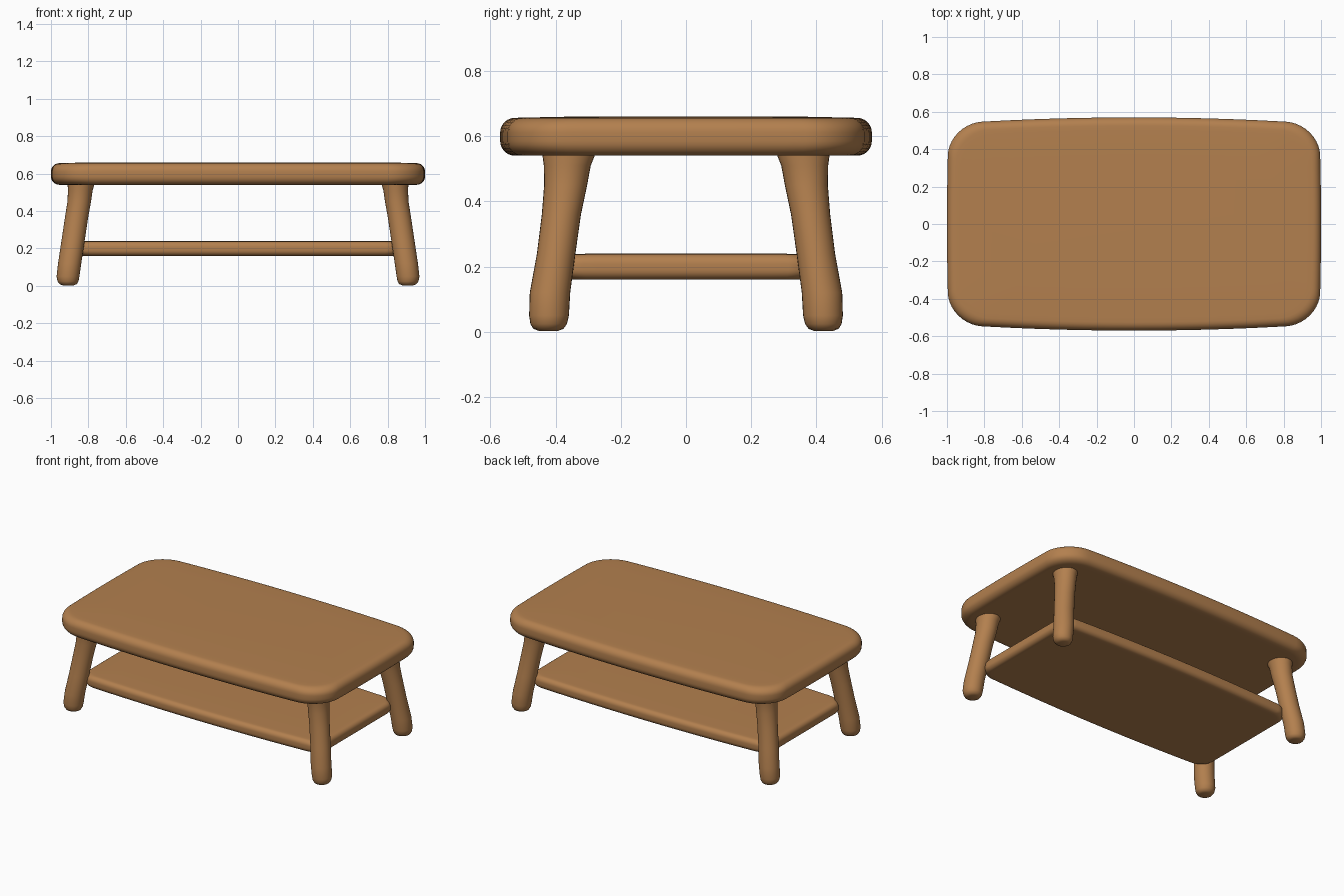
import bpy, bmesh, math

cube = bpy.data.objects.get("Cube")
if cube:
    bpy.data.objects.remove(cube, do_unlink=True)

# Single warm wood colour
WOOD = (0.45, 0.215, 0.077, 1)
wood = bpy.data.materials.new("warm wood")
wood.use_nodes = True
wood.diffuse_color = WOOD
bsdf = wood.node_tree.nodes["Principled BSDF"]
bsdf.inputs["Base Color"].default_value = WOOD
bsdf.inputs["Roughness"].default_value = 0.7


def loft(name, rings):
    """Skin a stack of equal-length point rings and cap both ends."""
    bm = bmesh.new()
    loops = [[bm.verts.new(p) for p in ring] for ring in rings]
    n = len(loops[0])
    for a, b in zip(loops, loops[1:]):
        for i in range(n):
            j = (i + 1) % n
            bm.faces.new((a[i], a[j], b[j], b[i]))
    bm.faces.new(loops[0][::-1])
    bm.faces.new(loops[-1])
    bmesh.ops.recalc_face_normals(bm, faces=bm.faces)
    mesh = bpy.data.meshes.new(name)
    bm.to_mesh(mesh)
    bm.free()
    mesh.materials.append(wood)
    mesh.polygons.foreach_set("use_smooth", [True] * len(mesh.polygons))
    obj = bpy.data.objects.new(name, mesh)
    bpy.context.collection.objects.link(obj)
    return obj


def outline(hx, hy, radius, bow, end_bow, inset, z):
    """Rounded rectangle whose sides bulge gently towards the middle."""
    corners = ((1, 1), (-1, 1), (-1, -1), (1, -1))
    pts, steps = [], 10
    for q, (sx, sy) in enumerate(corners):
        for k in range(steps + 1):
            a = math.pi / 2 * (q + k / steps)
            pts.append((sx * (hx - radius) + radius * math.cos(a),
                        sy * (hy - radius) + radius * math.sin(a)))
        # extra points along the straight run to the next corner
        nx, ny = corners[(q + 1) % 4]
        a = math.pi / 2 * (q + 1)
        x0, y0 = pts[-1]
        x1 = nx * (hx - radius) + radius * math.cos(a)
        y1 = ny * (hy - radius) + radius * math.sin(a)
        pts += [(x0 + (x1 - x0) * t / 12, y0 + (y1 - y0) * t / 12)
                for t in range(1, 12)]
    ring = []
    for x, y in pts:
        px = x * (1 - end_bow * (y / hy) ** 2)
        py = y * (1 - bow * (x / hx) ** 2)
        ring.append((px * (hx - inset) / hx, py * (hy - inset) / hy, z))
    return ring


def slab(name, hx, hy, z0, z1, edge, radius, bow, end_bow, crown):
    """Board with a rounded rim and a faintly domed top."""
    steps = 6
    arc = [(edge * (1 - math.sin(a)), edge * (1 - math.cos(a)))
           for a in (math.pi / 2 * k / steps for k in range(steps + 1))]
    levels = [(hy * 0.4, z0), (edge * 1.6, z0)]
    levels += [(i, z0 + h) for i, h in arc]
    levels += [(i, z1 - crown - h) for i, h in reversed(arc)]
    levels += [(edge * 1.6, z1 - crown * 0.8), (hy * 0.4, z1)]
    return loft(name, [outline(hx, hy, radius, bow, end_bow, i, z)
                       for i, z in levels])


# Table top and lower shelf
slab("table_top", 1.0, 0.57, 0.54, 0.66, 0.045, 0.18, 0.06, 0.01, 0.004)
slab("lower_shelf", 0.88, 0.425, 0.16, 0.24, 0.03, 0.09, 0.06, 0.0, 0.002)

# Splayed legs: height, centre x, centre y, half width x, half width y
LEG = (
    (0.003, 0.908, 0.422, 0.030, 0.030),
    (0.009, 0.908, 0.422, 0.046, 0.046),
    (0.024, 0.909, 0.421, 0.056, 0.056),
    (0.050, 0.909, 0.420, 0.061, 0.061),
    (0.120, 0.900, 0.417, 0.062, 0.062),
    (0.240, 0.882, 0.398, 0.062, 0.059),
    (0.360, 0.864, 0.382, 0.062, 0.060),
    (0.450, 0.849, 0.369, 0.063, 0.066),
    (0.510, 0.843, 0.364, 0.066, 0.072),
    (0.540, 0.840, 0.360, 0.071, 0.080),
    (0.570, 0.836, 0.358, 0.075, 0.084),
)
SIDES = 28
for x_name, sx in (("left", 1), ("right", -1)):
    for y_name, sy in (("front", -1), ("back", 1)):
        loft(f"{y_name}_{x_name}_leg", [
            [(sx * cx + rx * math.cos(2 * math.pi * k / SIDES),
              sy * cy + ry * math.sin(2 * math.pi * k / SIDES), z)
             for k in range(SIDES)]
            for z, cx, cy, rx, ry in LEG])
